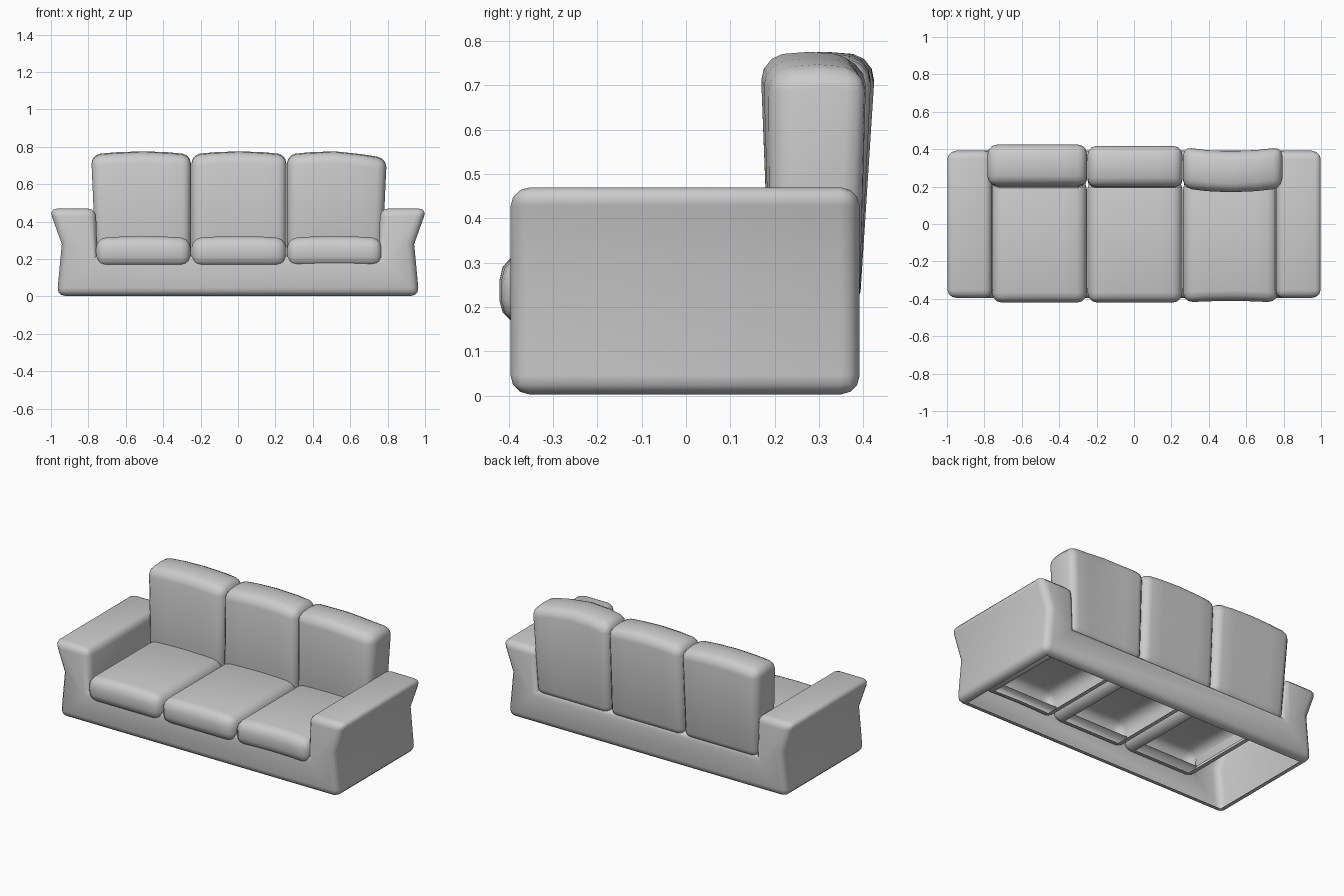
import bpy, bmesh
from mathutils import Vector

if "Cube" in bpy.data.objects:
    bpy.data.objects.remove(bpy.data.objects["Cube"])


def finish(bm, name):
    bmesh.ops.remove_doubles(bm, verts=bm.verts, dist=1e-5)
    me = bpy.data.meshes.new(name)
    bm.to_mesh(me)
    bm.free()
    ob = bpy.data.objects.new(name, me)
    bpy.context.collection.objects.link(ob)
    bpy.ops.object.select_all(action='DESELECT')
    ob.select_set(True)
    bpy.context.view_layer.objects.active = ob
    bpy.ops.object.shade_smooth_by_angle(angle=0.9)
    return ob


def open_faces(bm, test, rim):
    """Leave a thin rim around the chosen faces and remove the rest."""
    bm.normal_update()
    faces = [f for f in bm.faces if test(f)]
    if rim:
        bmesh.ops.inset_region(bm, faces=faces, thickness=rim)
    bmesh.ops.delete(bm, geom=faces, context='FACES')


def cushion(name, lo, hi, bevel, deform):
    """Rounded box with an open underside; deform gets (point, u, v, w) in -1..1."""
    lo, hi = Vector(lo), Vector(hi)
    mid, half = (lo + hi) / 2, (hi - lo) / 2
    bm = bmesh.new()
    bmesh.ops.create_cube(bm, size=2)
    for v in bm.verts:
        v.co = mid + Vector(a * b for a, b in zip(v.co, half))
    bmesh.ops.bevel(bm, geom=bm.edges[:], offset=bevel, segments=3,
                    profile=0.5, affect='EDGES')
    open_faces(bm, lambda f: f.normal.z < -0.99, 0.01)
    # Extra loops so the crown can curve
    for axis, steps in ((0, (-0.5, 0, 0.5)), (1, (0,))):
        n = Vector((axis == 0, axis == 1, 0))
        for s in steps:
            bmesh.ops.bisect_plane(bm, geom=bm.verts[:] + bm.edges[:] + bm.faces[:],
                                   plane_co=mid + n * half[axis] * s, plane_no=n)
    for v in bm.verts:
        d = v.co - mid
        deform(v.co, d.x / half.x, d.y / half.y, d.z / half.z)
    finish(bm, name)


# Frame: U-shaped front profile with flared arms, open below and under the seats
side = [(0.752, 0.22), (0.76, 0.47), (1.01, 0.47), (0.942, 0.28), (0.968, 0.003)]
profile = side + [(-x, z) for x, z in reversed(side)]
bm = bmesh.new()
face = bm.faces.new([bm.verts.new((x, -0.396, z)) for x, z in profile])
ext = bmesh.ops.extrude_face_region(bm, geom=[face], use_keep_orig=True)
for g in ext['geom']:
    if isinstance(g, bmesh.types.BMVert):
        g.co.y = 0.392
bmesh.ops.recalc_face_normals(bm, faces=bm.faces)
sharp = [e for e in bm.edges if e.is_convex and e.calc_face_angle(0) > 0.6]
bmesh.ops.bevel(bm, geom=sharp, offset=0.043, segments=3, profile=0.5, affect='EDGES')
open_faces(bm, lambda f: f.normal.z < -0.98 and f.calc_center_median().z < 0.05, 0.015)
open_faces(bm, lambda f: f.normal.z > 0.98 and f.calc_center_median().z < 0.3, 0)
finish(bm, "frame")

# Seat and back cushions, three across
for i, label in enumerate(("left", "middle", "right")):
    cx = (i - 1) * 0.511 + 0.005
    outward = i - 1

    def seat_shape(co, u, v, w):
        if w > 0:
            co.z += 0.01 * (1 - u * u) * w
        if i == 2 and v < 0:
            co.y += 0.01 * (1 - u * u)

    def back_shape(co, u, v, w):
        t = (w + 1) / 2
        # Thickens towards the top, and leans outwards on the end cushions
        co.y += v * 0.01 * t + (0.026, 0.018, 0.014)[i] * t
        if outward * u > 0:
            co.x += outward * abs(u) * 0.025 * t
        co.z += max(w, 0) * (0.018 * (1 - u * u) + 0.016 * (1 - v * v))
        if i == 2:
            co.y -= 0.026 * (1 - u * u) * t
            co.z -= max(u, 0) * max(w, 0) * 0.02

    cushion(label + "_seat_cushion", (cx - 0.254, -0.421, 0.16),
            (cx + 0.254, 0.24, 0.312), 0.055, seat_shape)
    cushion(label + "_back_cushion", (cx - 0.254, 0.19, 0.19),
            (cx + 0.254, 0.391, 0.742), 0.045, back_shape)
